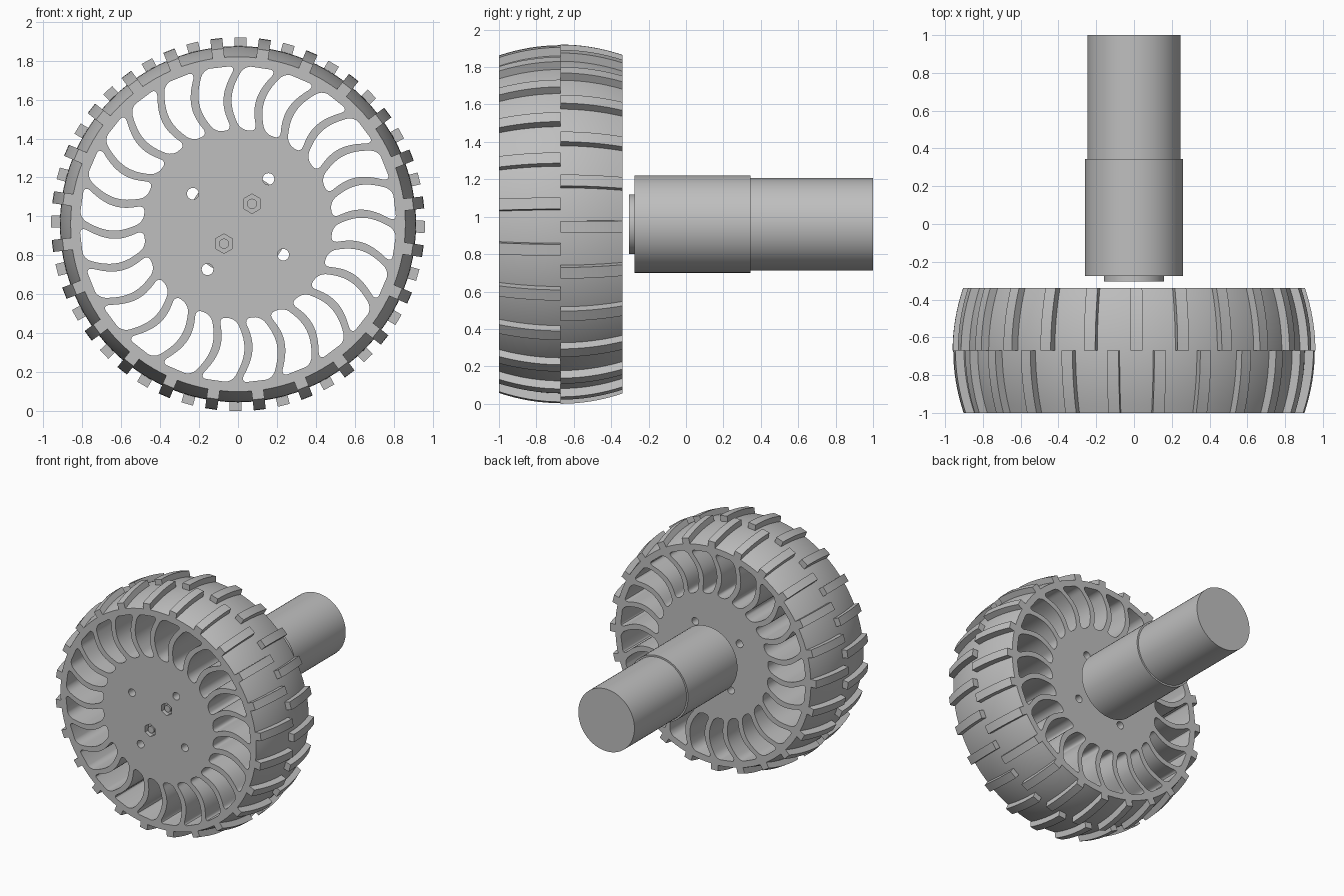
import bpy, bmesh, math
from math import sin, cos, pi, radians, sqrt

cube = bpy.data.objects.get("Cube")
if cube:
    bpy.data.objects.remove(cube, do_unlink=True)

AXLE_Z = 0.96
FRONT, MID, BACK = -1.0, -0.67, -0.34
COUNT = 24
PITCH = 2 * pi / COUNT

grey = bpy.data.materials.new("plain_grey")
grey.use_nodes = True
colour = (0.52, 0.52, 0.52, 1)
grey.diffuse_color = colour
grey.node_tree.nodes["Principled BSDF"].inputs["Base Color"].default_value = colour


def add_object(name, mesh, smooth=True):
    obj = bpy.data.objects.new(name, mesh)
    bpy.context.collection.objects.link(obj)
    mesh.materials.clear()
    mesh.materials.append(grey)
    bpy.ops.object.select_all(action='DESELECT')
    obj.select_set(True)
    bpy.context.view_layer.objects.active = obj
    if smooth:
        bpy.ops.object.shade_smooth_by_angle(angle=radians(30))
    return obj


def crown(y):
    """Outer radius of the tread at depth y."""
    return 0.96 - 0.055 * ((y - MID) / (BACK - MID)) ** 2


def lathe(name, profile, steps=96, closed=False):
    """Revolve (radius, y) points about the axle."""
    bm = bmesh.new()
    rings = [[bm.verts.new((r * sin(2 * pi * i / steps), y, AXLE_Z + r * cos(2 * pi * i / steps)))
              for i in range(steps)] for r, y in profile]
    pairs = list(zip(rings, rings[1:]))
    if closed:
        pairs.append((rings[-1], rings[0]))
    else:
        bm.faces.new(rings[0])
        bm.faces.new(rings[-1])
    for a, b in pairs:
        for i in range(steps):
            j = (i + 1) % steps
            bm.faces.new((a[i], a[j], b[j], b[i]))
    bmesh.ops.recalc_face_normals(bm, faces=bm.faces)
    mesh = bpy.data.meshes.new(name)
    bm.to_mesh(mesh)
    bm.free()
    return add_object(name, mesh)


def circle(radius, cx=0, cz=0, sides=32, turn=0.0):
    return [(cx + radius * cos(2 * pi * i / sides + turn), cz + radius * sin(2 * pi * i / sides + turn))
            for i in range(sides)]


def plate(name, outlines, y0, y1):
    """Flat plate with holes: the first outline is the rim, the rest are cut out."""
    curve = bpy.data.curves.new(name, 'CURVE')
    curve.dimensions = '2D'
    curve.fill_mode = 'BOTH'
    curve.extrude = (y1 - y0) / 2
    for points in outlines:
        spline = curve.splines.new('POLY')
        spline.points.add(len(points) - 1)
        for p, (x, z) in zip(spline.points, points):
            p.co = (x, z, 0, 1)
        spline.use_cyclic_u = True
    temp = bpy.data.objects.new(name + "_curve", curve)
    bpy.context.collection.objects.link(temp)
    graph = bpy.context.evaluated_depsgraph_get()
    mesh = bpy.data.meshes.new_from_object(temp.evaluated_get(graph))
    bpy.data.objects.remove(temp, do_unlink=True)
    bm = bmesh.new()
    bm.from_mesh(mesh)
    bmesh.ops.remove_doubles(bm, verts=bm.verts, dist=1e-5)
    bmesh.ops.recalc_face_normals(bm, faces=bm.faces)
    bm.to_mesh(mesh)
    bm.free()
    obj = add_object(name, mesh)
    obj.rotation_euler.x = pi / 2
    obj.location = (0, (y0 + y1) / 2, AXLE_Z)
    return obj


def window(index):
    """Rounded opening between two swept spokes."""
    inner, outer, corner, spoke = 0.485, 0.812, 0.035, 0.042
    sides = ([], [])
    steps = 24
    for k in range(steps + 1):
        t = (1 - cos(pi * k / steps)) / 2
        r = inner + (outer - inner) * t
        half = (r * PITCH - spoke) / 2
        d = min(r - inner, outer - r)
        if d < corner:
            half -= corner - sqrt(max(0, corner ** 2 - (corner - d) ** 2))
        sweep = 0.055 * sin(pi * t) - 0.025 * t
        centre = pi / 2 + radians(1) + (index + 0.5) * PITCH + sweep / r
        for side, sign in zip(sides, (-1, 1)):
            a = centre + sign * half / r
            side.append((r * cos(a), r * sin(a)))
    return sides[0] + sides[1][::-1]


# Wheel disc: hub, spokes and rim, with a recessed front layer
rim = circle(0.84, sides=96)
windows = [window(i) for i in range(COUNT)]
bolts = [(0.28 * cos(radians(56 + 90 * i)), 0.28 * sin(radians(56 + 90 * i))) for i in range(4)]
nuts = [(0.072, 0.105), (-0.072, -0.1)]
recess_y = FRONT + 0.04
plate("wheel_front", [rim] + windows + [circle(0.03, x, z, 20) for x, z in bolts]
      + [circle(0.05, x, z, 6, pi / 6) for x, z in nuts], FRONT, recess_y)
plate("wheel_body", [rim] + windows + [circle(0.03, x, z, 20) for x, z in bolts], recess_y, BACK)

# Screw ends inside the hexagonal recesses
for i, (x, z) in enumerate(nuts):
    plate(f"hub_screw_{i + 1}", [circle(0.026, x, z, 24)], FRONT + 0.01, recess_y + 0.01)

# Crowned tyre
depths = [FRONT + (BACK - FRONT) * i / 16 for i in range(17)]
lathe("tyre", [(0.83, FRONT)] + [(crown(y) - 0.045, y) for y in depths] + [(0.83, BACK)], closed=True)


def tread_row(name, y0, y1, offset):
    """Ring of straight bars that follow the tyre crown."""
    bm = bmesh.new()
    steps = 8
    for n in range(COUNT):
        a = offset + n * PITCH
        sections = []
        for k in range(steps + 1):
            y = y0 + (y1 - y0) * k / steps
            top = crown(y)
            ring = []
            for u, r in ((-1, top - 0.06), (1, top - 0.06), (1, top), (-1, top)):
                w = 0.031 * u
                ring.append(bm.verts.new((r * sin(a) + w * cos(a), y, AXLE_Z + r * cos(a) - w * sin(a))))
            sections.append(ring)
        bm.faces.new(sections[0])
        bm.faces.new(sections[-1])
        for s, t in zip(sections, sections[1:]):
            for i in range(4):
                j = (i + 1) % 4
                bm.faces.new((s[i], s[j], t[j], t[i]))
    bmesh.ops.recalc_face_normals(bm, faces=bm.faces)
    mesh = bpy.data.meshes.new(name)
    bm.to_mesh(mesh)
    bm.free()
    add_object(name, mesh)


# Staggered tread bars
tread_row("front_treads", FRONT, MID, radians(0.8) + PITCH / 2)
tread_row("back_treads", MID, BACK, radians(0.8))

# Motor with its front collar
lathe("motor_collar", [(0.16, -0.305), (0.16, -0.27)], 64)
lathe("motor_gearbox", [(0.26, -0.275), (0.26, 0.345)], 64)
lathe("motor_can", [(0.247, 0.34), (0.247, 1.0)], 64)
